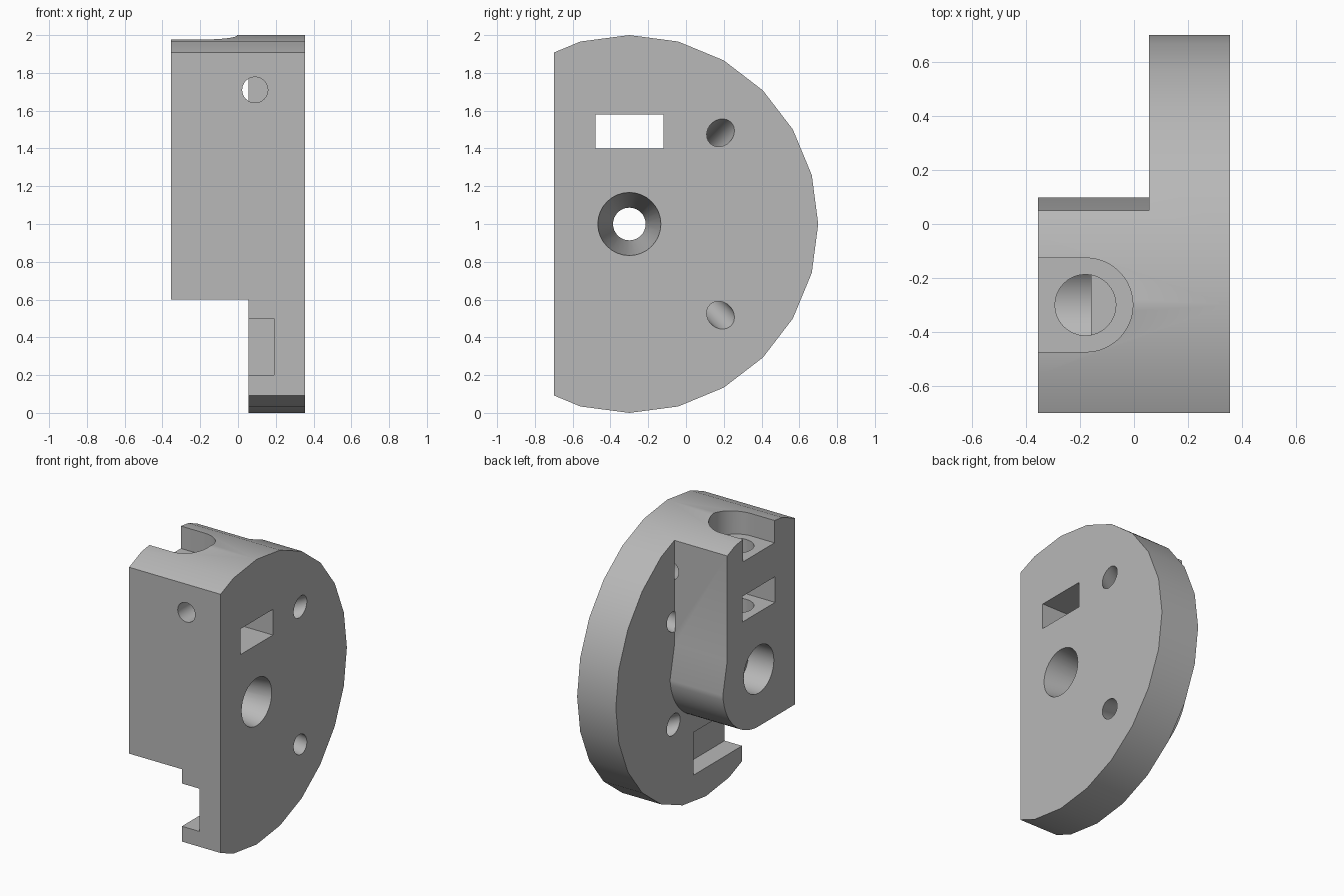
import bpy, bmesh
from math import sin, cos, tan, radians, sqrt
from mathutils import Vector

cube = bpy.data.objects.get("Cube")
if cube:
    bpy.data.objects.remove(cube, do_unlink=True)

grey = bpy.data.materials.new("plain grey")
grey.use_nodes = True
colour = (0.48, 0.48, 0.48, 1)
grey.diffuse_color = colour
grey.node_tree.nodes["Principled BSDF"].inputs["Base Color"].default_value = colour

AXIS_Y, AXIS_Z = -0.3, 1.0      # shared centre of disc and bore
LEFT, STEP, RIGHT = -0.355, 0.055, 0.355
FRONT = -0.7


def circle(cy, cz, r, n=32, start=0, end=360):
    """Points on an arc; a full turn leaves out the repeated last point."""
    count = n if end - start == 360 else n + 1
    angles = [radians(start + (end - start) * i / n) for i in range(count)]
    return [(cy + r * cos(a), cz + r * sin(a)) for a in angles]


def rect(u0, u1, v0, v1):
    return [(u0, v0), (u1, v0), (u1, v1), (u0, v1)]


def place(axis, u, v, d):
    return {"x": (d, u, v), "y": (u, d, v), "z": (u, v, d)}[axis]


def loft(name, axis, d0, d1, ring0, ring1=None):
    """Solid between two outlines that lie at d0 and d1 along an axis."""
    bm = bmesh.new()
    a = [bm.verts.new(place(axis, u, v, d0)) for u, v in ring0]
    b = [bm.verts.new(place(axis, u, v, d1)) for u, v in ring1 or ring0]
    bm.faces.new(a)
    bm.faces.new(b)
    for i in range(len(a)):
        j = (i + 1) % len(a)
        bm.faces.new((a[i], a[j], b[j], b[i]))
    bmesh.ops.recalc_face_normals(bm, faces=bm.faces)
    mesh = bpy.data.meshes.new(name)
    bm.to_mesh(mesh)
    bm.free()
    mesh.materials.append(grey)
    obj = bpy.data.objects.new(name, mesh)
    bpy.context.collection.objects.link(obj)
    return obj


def cut(body, cutter):
    """Subtract the cutter and throw it away."""
    bpy.context.view_layer.objects.active = body
    mod = body.modifiers.new("cut", "BOOLEAN")
    mod.operation, mod.solver, mod.object = "DIFFERENCE", "EXACT", cutter
    bpy.ops.object.modifier_apply(modifier=mod.name)
    bpy.data.objects.remove(cutter, do_unlink=True)


# Thick faceted disc with a flat front
body = loft("mounting_bracket", "x", LEFT, RIGHT, circle(AXIS_Y, AXIS_Z, 1, 24))
cut(body, loft("front_flat", "y", -2, FRONT, rect(-1, 1, -1, 3)))

# Clear away everything around the boss, leaving the thin plate
wall = 0.05
wall_top = AXIS_Z + sqrt(0.4 ** 2 - (wall - AXIS_Y) ** 2)
arc = [p for p in circle(AXIS_Y, AXIS_Z, 0.4, 24, -90, 30) if p[0] < wall or p[1] < AXIS_Z]
arc = [p for p in arc if p[1] < wall_top - 0.005]
relief = [(-1, 0.6)] + arc + [(wall, wall_top), (wall, 2.5), (2, 2.5), (2, -1), (-1, -1)]
cut(body, loft("boss_relief", "x", -1, STEP, relief))

# Main bore: counterbore on the boss side, long taper from the plate side
neck = -0.16
cut(body, loft("taper", "x", neck - 0.01, RIGHT,
               circle(AXIS_Y, AXIS_Z, 0.085), circle(AXIS_Y, AXIS_Z, 0.167)))
cut(body, loft("counterbore", "x", -1, neck, circle(AXIS_Y, AXIS_Z, 0.167)))

# Rectangular nut slot right through
cut(body, loft("nut_slot", "x", -1, 1, rect(-0.48, -0.12, 1.4, 1.58)))

# Open pocket in the top, with a screw hole down into the bore
pocket = [(-1, AXIS_Y - 0.174)] + circle(-0.178, AXIS_Y, 0.174, 24, -90, 90) + [(-1, AXIS_Y + 0.174)]
cut(body, loft("top_pocket", "z", 1.82, 3, pocket))
cut(body, loft("screw_hole", "z", 1.11, 1.9, circle(-0.18, AXIS_Y, 0.113)))

# Front hole that breaks out beside the boss wall
cut(body, loft("front_hole", "y", -1, wall, circle(0.09, 1.71, 0.068)))

# Low notch in the inner side of the plate
cut(body, loft("plate_notch", "x", -1, 0.19, rect(-1, -0.16, 0.2, 0.5)))


# Two holes slanting towards the main axis
def slanted_ring(x, side):
    radial = Vector((1, side)).normalized()
    tangent = Vector((-radial.y, radial.x))
    reach = 0.683 - (RIGHT - x) * tan(radians(30))
    centre = Vector((AXIS_Y, AXIS_Z)) + radial * reach
    pts = [centre + radial * u / cos(radians(30)) + tangent * v for u, v in circle(0, 0, 0.068)]
    return [tuple(p) for p in pts]


for side in (1, -1):
    x0, x1 = STEP - 0.005, RIGHT + 0.05
    cut(body, loft("slanted_hole", "x", x0, x1, slanted_ring(x0, side), slanted_ring(x1, side)))

# Smooth the round walls and keep the edges crisp
bpy.ops.object.select_all(action="DESELECT")
body.select_set(True)
bpy.context.view_layer.objects.active = body
bpy.ops.object.shade_smooth_by_angle(angle=radians(25))
